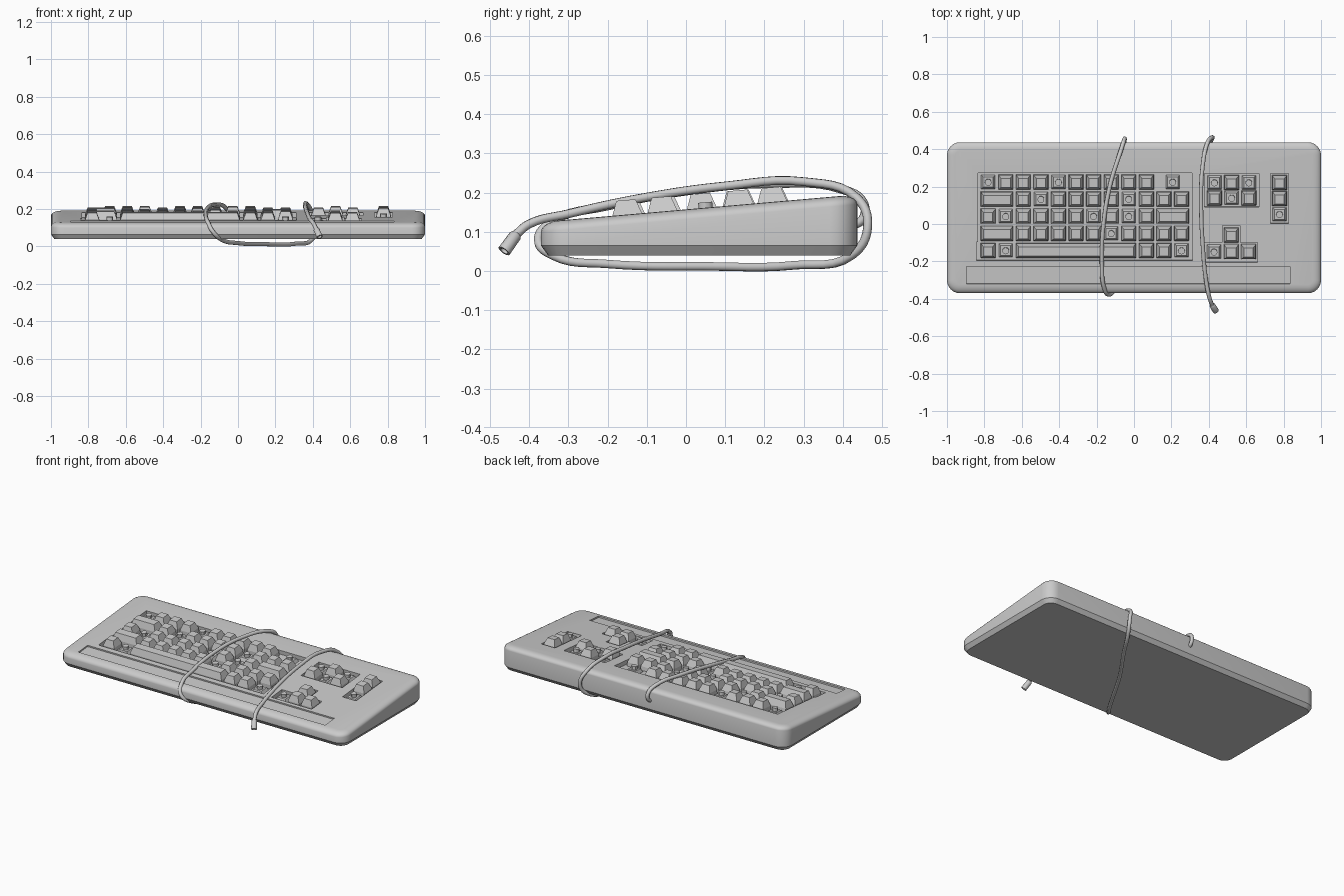
import bpy, bmesh, math
from mathutils import Vector, Matrix

if "Cube" in bpy.data.objects:
    bpy.data.objects.remove(bpy.data.objects["Cube"])

SLOPE = 0.087
TILT = math.atan(SLOPE)
Y0, Y1 = -0.37, 0.437
PITCH = 0.094


def top_z(y):
    return 0.125 + SLOPE * (y - Y0)


def on_top(x, y):
    return Matrix.Translation((x, y, top_z(y))) @ Matrix.Rotation(TILT, 4, 'X')


def finish(name, bm, angle=None):
    bmesh.ops.recalc_face_normals(bm, faces=bm.faces)
    me = bpy.data.meshes.new(name)
    bm.to_mesh(me)
    bm.free()
    ob = bpy.data.objects.new(name, me)
    bpy.context.collection.objects.link(ob)
    bpy.ops.object.select_all(action='DESELECT')
    ob.select_set(True)
    bpy.context.view_layer.objects.active = ob
    if angle:
        bpy.ops.object.shade_smooth_by_angle(angle=math.radians(angle))
    return ob


def loft(bm, loops):
    rings = [[bm.verts.new(p) for p in lp] for lp in loops]
    n = len(rings[0])
    for a, b in zip(rings, rings[1:]):
        for i in range(n):
            j = (i + 1) % n
            bm.faces.new((a[i], a[j], b[j], b[i]))
    bm.faces.new(rings[0][::-1])
    bm.faces.new(rings[-1])


def outline(inset, zf, r0=0.07, seg=6):
    r = max(r0 - inset, 0.015)
    pts = []
    for k, (sx, y) in enumerate(((1, Y1), (-1, Y1), (-1, Y0), (1, Y0))):
        sy = 1 if y > 0 else -1
        cx, cy = sx * (1 - inset - r), y - sy * (inset + r)
        for i in range(seg + 1):
            a = math.pi / 2 * (k + i / seg)
            px, py = cx + r * math.cos(a), cy + r * math.sin(a)
            pts.append((px, py, zf(py)))
    return pts


def frustum(bm, m, w, d, z0, z1, taper):
    loft(bm, [[m @ Vector((sx * (w / 2 - t), sy * (d / 2 - t), z))
               for sx, sy in ((1, 1), (-1, 1), (-1, -1), (1, -1))]
              for z, t in ((z0, 0), (z1, taper))])


# Wedge-shaped case with rounded upper rim
bm = bmesh.new()
loops = [outline(0.018, lambda y: 0.04), outline(0, lambda y: 0.065)]
for i in range(6):
    a = math.pi / 2 * i / 5
    h = 0.025 * math.sin(a) - 0.025
    loops.append(outline(0.045 * (1 - math.cos(a)), lambda y, h=h: top_z(y) + h))
loft(bm, loops)
case = finish("case", bm)

# Recesses: key wells and pen tray (x0, x1, y0, y1, depth)
wells = [(-0.834, 0.31, -0.105, 0.274, 0.026), (-0.842, 0.314, -0.195, -0.095, 0.026),
         (0.378, 0.668, 0.09, 0.27, 0.026), (0.73, 0.826, 0.002, 0.27, 0.026),
         (0.473, 0.568, -0.11, -0.008, 0.026), (0.378, 0.66, -0.205, -0.1, 0.026),
         (-0.895, 0.835, -0.32, -0.228, 0.009)]
for x0, x1, y0, y1, depth in wells:
    bm = bmesh.new()
    frustum(bm, on_top((x0 + x1) / 2, (y0 + y1) / 2), x1 - x0, y1 - y0, -depth, 0.1, 0)
    cutter = finish("well_cutter", bm)
    cutter.hide_render = True
    bpy.context.view_layer.objects.active = case
    mod = case.modifiers.new("well", 'BOOLEAN')
    mod.operation = 'DIFFERENCE'
    mod.solver = 'EXACT'
    mod.object = cutter
    bpy.ops.object.modifier_apply(modifier=mod.name)
    bpy.data.objects.remove(cutter)
bpy.ops.object.select_all(action='DESELECT')
case.select_set(True)
bpy.context.view_layer.objects.active = case
bpy.ops.object.shade_smooth_by_angle(angle=math.radians(30))

# Key layout: (x, y, width in units, cap missing)
keys = []
rows = [([1] * 10 + [2], (0, 4, 10)), ([2] + [1] * 10, (2, 7)),
        ([1] * 10 + [2], (1, 6, 8)), ([2] + [1] * 10, (6,)),
        ([1, 1, 7, 1, 1, 1], (1, 5))]
for r, (units, missing) in enumerate(rows):
    x = -0.827
    for i, u in enumerate(units):
        keys.append((x + u * PITCH / 2, 0.223 - r * 0.0915, u, i in missing))
        x += u * PITCH
for i in range(3):
    x = 0.43 + i * 0.092
    keys.append((x, 0.22, 1, i != 1))
    keys.append((x, 0.138, 1, i == 1))
    keys.append((x - 0.002, -0.15, 1, i == 0))
    keys.append((0.778, 0.22 - i * 0.085, 1, i == 2))
keys.append((0.52, -0.06, 1, False))

caps, switches = bmesh.new(), bmesh.new()
for x, y, u, gone in keys:
    m = on_top(x, y)
    w = u * PITCH - 0.014
    if gone:
        # Bare switch: housing and round stem
        frustum(switches, m, 0.078, 0.078, -0.03, -0.006, 0.012)
        bmesh.ops.create_cone(switches, cap_ends=True, segments=12, radius1=0.018,
                              radius2=0.018, depth=0.03,
                              matrix=m @ Matrix.Translation((0, 0, -0.001)))
    else:
        frustum(caps, m, w, 0.08, -0.03, -0.002, 0.002)
        frustum(caps, m, w - 0.003, 0.077, -0.002, 0.037, 0.014)
finish("key_caps", caps)
finish("key_switches", switches, 30)

# Cable leaving the back, wrapped once around the case
path = [(-0.055, 0.425, 0.115), (-0.05, 0.452, 0.135), (-0.052, 0.452, 0.175),
        (-0.068, 0.4, 0.208), (-0.125, 0.22, 0.223), (-0.163, 0, 0.204),
        (-0.172, -0.2, 0.166), (-0.16, -0.34, 0.127), (-0.135, -0.377, 0.08),
        (-0.09, -0.335, 0.038), (0.0, -0.2, 0.018), (0.15, 0.05, 0.012),
        (0.31, 0.28, 0.015), (0.40, 0.425, 0.042), (0.42, 0.463, 0.11),
        (0.393, 0.435, 0.187), (0.366, 0.3, 0.228), (0.359, 0.1, 0.217),
        (0.368, -0.12, 0.185), (0.385, -0.3, 0.146), (0.405, -0.4, 0.12),
        (0.42, -0.437, 0.09)]
cu = bpy.data.curves.new("cable", 'CURVE')
cu.dimensions = '3D'
cu.bevel_depth = 0.0115
cu.bevel_resolution = 2
cu.resolution_u = 6
cu.use_fill_caps = True
sp = cu.splines.new('BEZIER')
sp.bezier_points.add(len(path) - 1)
for bp, p in zip(sp.bezier_points, path):
    bp.co = p
    bp.handle_left_type = bp.handle_right_type = 'AUTO'
cable = bpy.data.objects.new("cable", cu)
bpy.context.collection.objects.link(cable)
bpy.ops.object.select_all(action='DESELECT')
cable.select_set(True)
bpy.context.view_layer.objects.active = cable
bpy.ops.object.convert(target='MESH')
bpy.ops.object.shade_smooth_by_angle(angle=math.radians(50))

# Plug: hollow-ended sleeve at the free end
a, b = Vector((0.417, -0.432, 0.095)), Vector((0.437, -0.464, 0.051))
d = b - a
rot = d.to_track_quat('Z', 'Y').to_matrix().to_4x4()
bm = bmesh.new()
prof = [(0.0115, 0), (0.016, 0.006), (0.017, d.length), (0.011, d.length), (0.011, d.length - 0.012)]
loft(bm, [[Matrix.Translation(a) @ rot @ Vector((r * math.cos(t), r * math.sin(t), z))
           for t in [i * math.pi / 6 for i in range(12)]] for r, z in prof])
finish("cable_plug", bm, 40)
